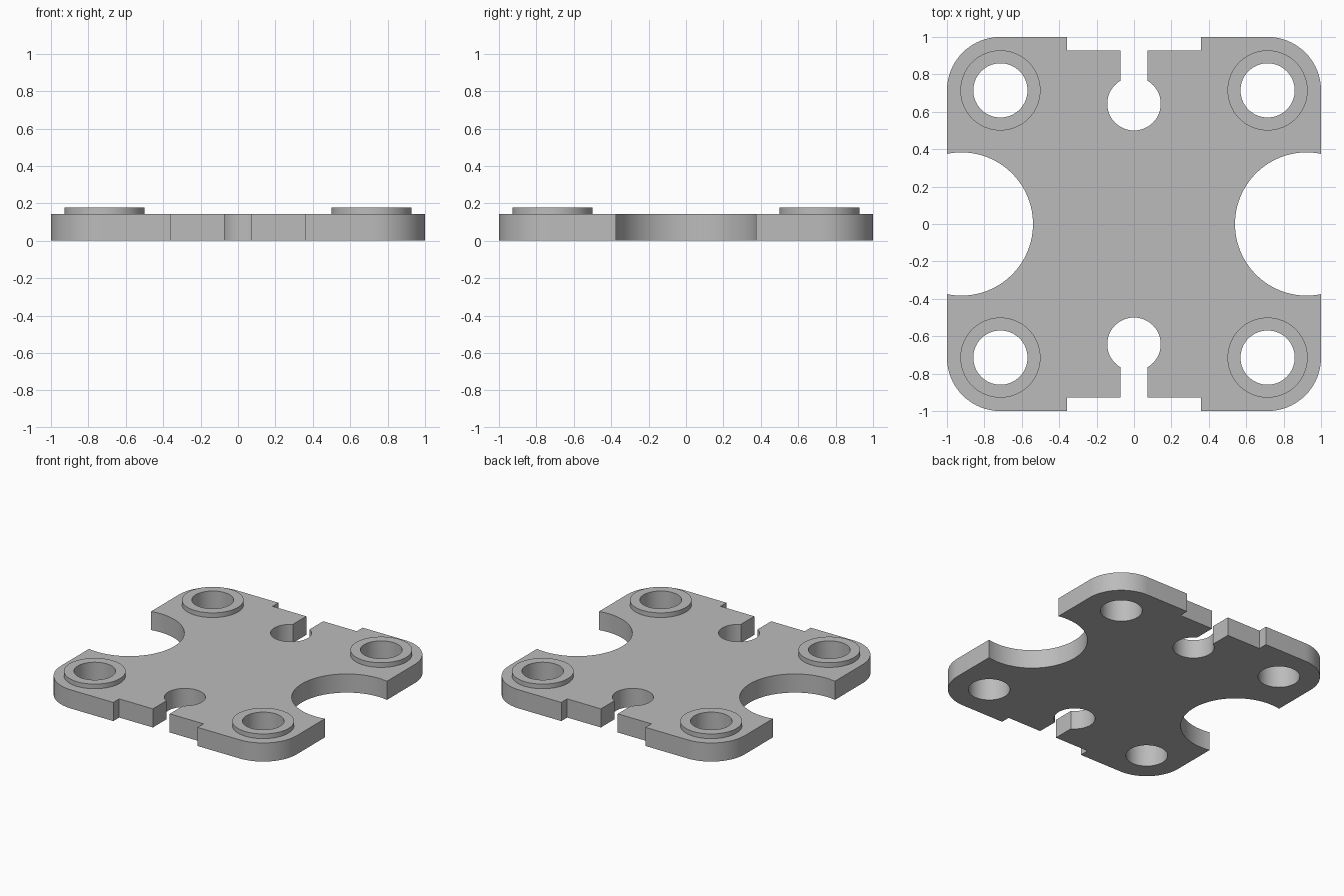
import bpy, bmesh, math
from mathutils import Vector

cube = bpy.data.objects.get("Cube")
if cube:
    bpy.data.objects.remove(cube, do_unlink=True)

U = 1 / 14              # one design unit
PLATE_H = 2 * U
BOSS_H = 2.5 * U
HOLE_R = 2.03 * U
BOSS_R = 3 * U
HOLE_C = 10 * U
SEG = 64

grey = bpy.data.materials.new("plain_grey")
grey.use_nodes = True
COLOUR = (0.5, 0.5, 0.5, 1)
grey.diffuse_color = COLOUR
bsdf = next(n for n in grey.node_tree.nodes if n.type == 'BSDF_PRINCIPLED')
bsdf.inputs["Base Color"].default_value = COLOUR


def arc(cx, cy, r, start, end, n):
    return [(cx + r * math.cos(start + (end - start) * i / n),
             cy + r * math.sin(start + (end - start) * i / n)) for i in range(n + 1)]


def circle(cx, cy, r):
    return arc(cx, cy, r, 0, 2 * math.pi, SEG)[:-1]


def add_loop(bm, points, z=0):
    verts = [bm.verts.new((x, y, z)) for x, y in points]
    return [bm.edges.new((v, verts[(i + 1) % len(verts)])) for i, v in enumerate(verts)]


def extruded(name, loops, z0, z1):
    """Fill nested closed loops, extrude them upwards and make an object."""
    bm = bmesh.new()
    edges = [e for pts in loops for e in add_loop(bm, pts, z0)]
    bmesh.ops.triangle_fill(bm, edges=edges, use_beauty=True, normal=Vector((0, 0, 1)))
    out = bmesh.ops.extrude_face_region(bm, geom=bm.faces[:])
    top = [g for g in out["geom"] if isinstance(g, bmesh.types.BMVert)]
    bmesh.ops.translate(bm, verts=top, vec=(0, 0, z1 - z0))
    bmesh.ops.recalc_face_normals(bm, faces=bm.faces[:])
    mesh = bpy.data.meshes.new(name)
    bm.to_mesh(mesh)
    bm.free()
    mesh.materials.append(grey)
    ob = bpy.data.objects.new(name, mesh)
    bpy.context.collection.objects.link(ob)
    bpy.ops.object.select_all(action='DESELECT')
    ob.select_set(True)
    bpy.context.view_layer.objects.active = ob
    bpy.ops.object.shade_smooth_by_angle(angle=math.radians(30))
    return ob


# Quarter outline, from the side scoop round the corner to the keyhole
scoop_x, scoop_r = 0.923, 0.383
scoop_end = math.acos((1 - scoop_x) / scoop_r)
key_y, key_r, slot = 9 * U, 2 * U, U
key_start = math.asin(slot / key_r)
quarter = arc(scoop_x, 0, scoop_r, math.pi, scoop_end, 28)
quarter += arc(HOLE_C, HOLE_C, 4 * U, 0, math.pi / 2, 20)
quarter += [(5 * U, 1), (5 * U, 13 * U), (slot, 13 * U)]
quarter += arc(0, key_y, key_r, math.pi / 2 - key_start, -math.pi / 2, 28)

# Mirror it to the whole outline, dropping points shared on the axes
left = [(-x, y) for x, y in reversed(quarter[:-1])]
half = quarter + left
outline = half + [(x, -y) for x, y in reversed(half[1:-1])]

corners = [(sx, sy) for sx in (-1, 1) for sy in (-1, 1)]
holes = [circle(sx * HOLE_C, sy * HOLE_C, HOLE_R) for sx, sy in corners]
extruded("base_plate", [outline] + holes, 0, PLATE_H)

# Raised ring around each mounting hole
for (sx, sy), hole in zip(corners, holes):
    name = ("front" if sy < 0 else "back") + ("_left" if sx > 0 else "_right") + "_boss"
    extruded(name, [circle(sx * HOLE_C, sy * HOLE_C, BOSS_R), hole], PLATE_H, BOSS_H)
